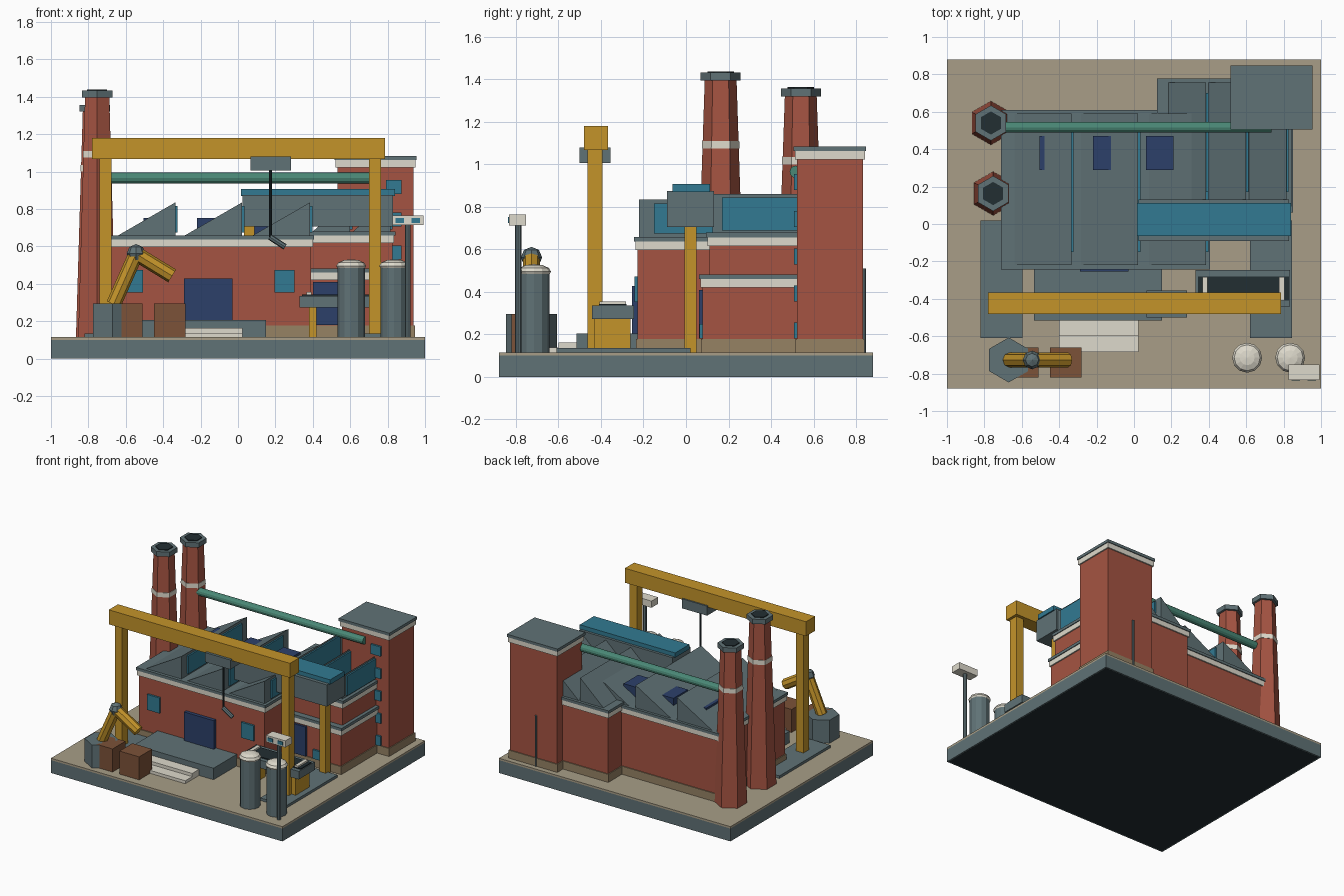
import bpy, bmesh, math
from mathutils import Vector

if "Cube" in bpy.data.objects:
    bpy.data.objects.remove(bpy.data.objects["Cube"])


def mat(name, r, g, b):
    m = bpy.data.materials.new(name)
    m.diffuse_color = [((c / 255 + 0.055) / 1.055) ** 2.4 for c in (r, g, b)] + [1]
    m.use_nodes = True
    m.node_tree.nodes["Principled BSDF"].inputs["Base Color"].default_value = m.diffuse_color
    return m


BRICK = mat("brick", 165, 84, 66)
SLATE = mat("slate", 96, 114, 118)
SAND = mat("sand", 168, 158, 135)
PLINTH = mat("plinth", 150, 130, 100)
CREAM = mat("cream", 222, 218, 204)
TEAL = mat("teal_glass", 50, 122, 146)
NAVY = mat("navy", 44, 64, 106)
YELLOW = mat("yellow", 196, 148, 42)
DARK = mat("dark", 34, 46, 50)
GREEN = mat("green_pipe", 74, 136, 118)
WOOD = mat("crate_wood", 124, 82, 56)


def finish(bm, name, m):
    bmesh.ops.recalc_face_normals(bm, faces=bm.faces)
    me = bpy.data.meshes.new(name)
    bm.to_mesh(me)
    bm.free()
    me.materials.append(m)
    ob = bpy.data.objects.new(name, me)
    bpy.context.collection.objects.link(ob)
    return ob


def box(name, x0, x1, y0, y1, z0, z1, m):
    bm = bmesh.new()
    bmesh.ops.create_cube(bm, size=1)
    for v in bm.verts:
        v.co = ((x0 + x1) / 2 + v.co.x * (x1 - x0), (y0 + y1) / 2 + v.co.y * (y1 - y0),
                (z0 + z1) / 2 + v.co.z * (z1 - z0))
    return finish(bm, name, m)


def rod(name, a, b, r1, m, r2=None, n=12, turn=0.0):
    """Cylinder or cone from point a to point b."""
    a, b = Vector(a), Vector(b)
    bm = bmesh.new()
    bmesh.ops.create_cone(bm, cap_ends=True, segments=n, radius1=r1,
                          radius2=r1 if r2 is None else r2, depth=(b - a).length)
    ob = finish(bm, name, m)
    ob.location = (a + b) / 2
    ob.rotation_euler = (b - a).to_track_quat('Z', 'Y').to_euler()
    if abs(a.x - b.x) + abs(a.y - b.y) < 1e-6:
        ob.rotation_euler = (0, 0, turn)
    return ob


def ball(name, c, r, m, squash=1.0, u=12, v=6):
    bm = bmesh.new()
    bmesh.ops.create_uvsphere(bm, u_segments=u, v_segments=v, radius=r)
    ob = finish(bm, name, m)
    ob.location = c
    ob.scale = (1, 1, squash)
    return ob


def tooth(name, x0, x1, y0, y1, z0, z1):
    """Saw-tooth roof wedge, upright face toward +x."""
    bm = bmesh.new()
    f = bm.faces.new([bm.verts.new(p) for p in ((x0, y0, z0), (x1, y0, z0), (x1, y0, z1))])
    new = bmesh.ops.extrude_face_region(bm, geom=[f])["geom"]
    bmesh.ops.translate(bm, vec=(0, y1 - y0, 0), verts=[g for g in new if isinstance(g, bmesh.types.BMVert)])
    return finish(bm, name, SLATE)


G = 0.115  # yard level


def block(name, x0, x1, y0, y1, z):
    """Brick volume with plinth, cornice band and roof slab; z is the wall top."""
    def part(suffix, e, a, b, m):
        box(name + suffix, x0 - e, x1 + e, y0 - e, y1 + e, a, b, m)
    part("_walls", 0, G, z, BRICK)
    part("_plinth", 0.007, G, 0.178, PLINTH)
    part("_cornice", 0.01, z, z + 0.04, CREAM)
    part("_roof_slab", 0.016, z + 0.04, z + 0.062, SLATE)


# Base
box("base", -1, 1, -0.88, 0.88, 0, 0.1, SLATE)
box("base_underside", -0.99, 0.99, -0.87, 0.87, -0.0005, 0.01, DARK)
box("yard", -1, 1, -0.88, 0.88, 0.1, G, SAND)

# Brick buildings
block("main_hall", -0.695, 0.39, -0.228, 0.594, 0.597)
block("rear_wing", 0.14, 0.825, 0.11, 0.762, 0.617)
block("annex", 0.39, 0.835, 0.078, 0.7, 0.42)
block("tower", 0.532, 0.938, 0.522, 0.832, 1.022)

# Saw-tooth roofs with glazing
for i, x in enumerate((-0.335, 0.022, 0.385)):
    tooth(f"hall_tooth_{i}", x - 0.312, x, -0.22, 0.59, 0.655, 0.835)
    box(f"hall_glazing_{i}", x - 0.005, x + 0.012, -0.15, 0.515, 0.675, 0.815, TEAL)
for i, x in enumerate((0.385, 0.6, 0.815)):
    tooth(f"wing_tooth_{i}", x - 0.205, x, 0.125, 0.756, 0.675, 0.86)
    box(f"wing_glazing_{i}", x - 0.005, x + 0.012, 0.17, 0.7, 0.69, 0.845, TEAL)
for i, x in enumerate((-0.505, -0.22, 0.065)):
    box(f"roof_hatch_{i}", x, x + 0.145, 0.29, 0.47, 0.655, 0.752, NAVY)

# Doors and windows
box("hall_door", -0.288, -0.03, -0.255, -0.22, 0.19, 0.428, NAVY)
box("annex_door", 0.40, 0.54, 0.062, 0.085, 0.18, 0.41, NAVY)
box("annex_window", 0.6, 0.68, 0.063, 0.085, 0.18, 0.25, TEAL)
for i, x in enumerate((-0.617, 0.195)):
    box(f"hall_window_{i}", x, x + 0.108, -0.243, -0.22, 0.352, 0.473, TEAL)
for i in range(5):
    z = 0.18 + 0.175 * i
    box(f"tower_window_{i}", 0.79, 0.875, 0.507, 0.53, z, z + 0.075, TEAL)
rod("tower_downpipe", (0.71, 0.838, G), (0.71, 0.838, 0.51), 0.008, SLATE, n=8)

# Hexagonal chimneys
for i, (x, y, top) in enumerate(((-0.765, 0.54, 1.36), (-0.753, 0.163, 1.435))):
    def hexa(name, z0, z1, r1, r2, m):
        rod(f"chimney_{i}_{name}", (x, y, z0), (x, y, z1), r1, m, r2, 6)
    h = top - 0.04
    hexa("shaft", G, h, 0.117, 0.075, BRICK)
    zb = top - 0.36
    rb = 0.117 - 0.042 * (zb - G) / (h - G) + 0.003
    hexa("band", zb, zb + 0.035, rb, rb - 0.001, CREAM)
    hexa("cap", h, top - 0.003, 0.094, 0.094, SLATE)
    hexa("mouth", top - 0.01, top + 0.003, 0.062, 0.062, DARK)

# Flue pipe between chimney and tower
rod("flue_pipe", (-0.72, 0.517, 0.965), (0.735, 0.517, 0.965), 0.029, GREEN)

# Covered bridge
box("bridge_body", 0.025, 0.83, -0.09, 0.132, 0.705, 0.875, SLATE)
box("bridge_roof", 0.015, 0.84, -0.063, 0.112, 0.87, 0.907, TEAL)
for i, x in enumerate((0.06, 0.735)):
    box(f"bridge_post_{i}", x - 0.028, x + 0.028, -0.007, 0.05, G, 0.706, YELLOW)

# Gantry crane
for i, s in enumerate((-1, 1)):
    cx = 0.732 * s + (0.024 if s < 0 else 0)
    box(f"gantry_leg_{i}", cx - 0.032, cx + 0.032, -0.463, -0.392, 0.13, 1.075, YELLOW)
    px = -0.708 if s < 0 else 0.732
    box(f"gantry_pad_{i}", px - 0.113, px + 0.113, -0.61, 0.02, G, 0.135, SLATE)
box("gantry_beam", -0.78, 0.785, -0.48, -0.367, 1.067, 1.18, YELLOW)
box("gantry_trolley", 0.066, 0.284, -0.5, -0.355, 1.006, 1.08, SLATE)
rod("gantry_cable", (0.173, -0.427, 0.65), (0.173, -0.427, 1.01), 0.008, DARK, n=8)
rod("gantry_hook", (0.17, -0.427, 0.65), (0.252, -0.427, 0.597), 0.016, SLATE, n=8)

# Loading dock and steps
box("dock", -0.535, 0.15, -0.516, -0.22, G, 0.205, SLATE)
box("dock_step_upper", -0.402, 0.024, -0.6, -0.51, G, 0.163, CREAM)
box("dock_step_lower", -0.402, 0.024, -0.685, -0.59, G, 0.138, CREAM)

# Conveyor table
box("conveyor_bed", 0.33, 0.835, -0.442, -0.245, 0.272, 0.335, SLATE)
box("conveyor_belt", 0.342, 0.83, -0.41, -0.28, 0.33, 0.343, DARK)
for i, x in enumerate((0.38, 0.79)):
    box(f"conveyor_stop_{i}", x - 0.014, x + 0.014, -0.408, -0.283, 0.335, 0.356, CREAM)
for i, x in enumerate((0.4, 0.78)):
    box(f"conveyor_leg_{i}", x - 0.02, x + 0.02, -0.43, -0.262, G, 0.275, YELLOW)

# Robot arm
AY = -0.727
rod("arm_base", (-0.67, AY, G), (-0.67, AY, 0.295), 0.12, SLATE, n=6)
rod("arm_lower", (-0.665, AY, 0.29), (-0.545, AY, 0.56), 0.04, YELLOW, n=8)
rod("arm_upper", (-0.545, AY, 0.56), (-0.352, AY, 0.442), 0.04, YELLOW, n=8)
ball("arm_joint", (-0.545, AY, 0.562), 0.05, SLATE, u=8, v=4)

# Crates
for i, x in enumerate((-0.68, -0.45)):
    box(f"crate_{i}", x, x + 0.17, -0.82, -0.66, G, 0.295, WOOD)

# Storage tanks
for i, x in enumerate((0.605, 0.835)):
    rod(f"tank_{i}", (x, -0.715, G), (x, -0.715, 0.5), 0.073, SLATE)
    ball(f"tank_dome_{i}", (x, -0.715, 0.495), 0.08, CREAM, 0.45)

# Lamp post
rod("lamp_post", (0.908, -0.79, G), (0.908, -0.79, 0.72), 0.015, SLATE, n=8)
box("lamp_head", 0.825, 0.992, -0.833, -0.752, 0.713, 0.765, CREAM)
for i, x in enumerate((0.865, 0.95)):
    box(f"lamp_lens_{i}", x - 0.022, x + 0.022, -0.838, -0.83, 0.725, 0.752, TEAL)
